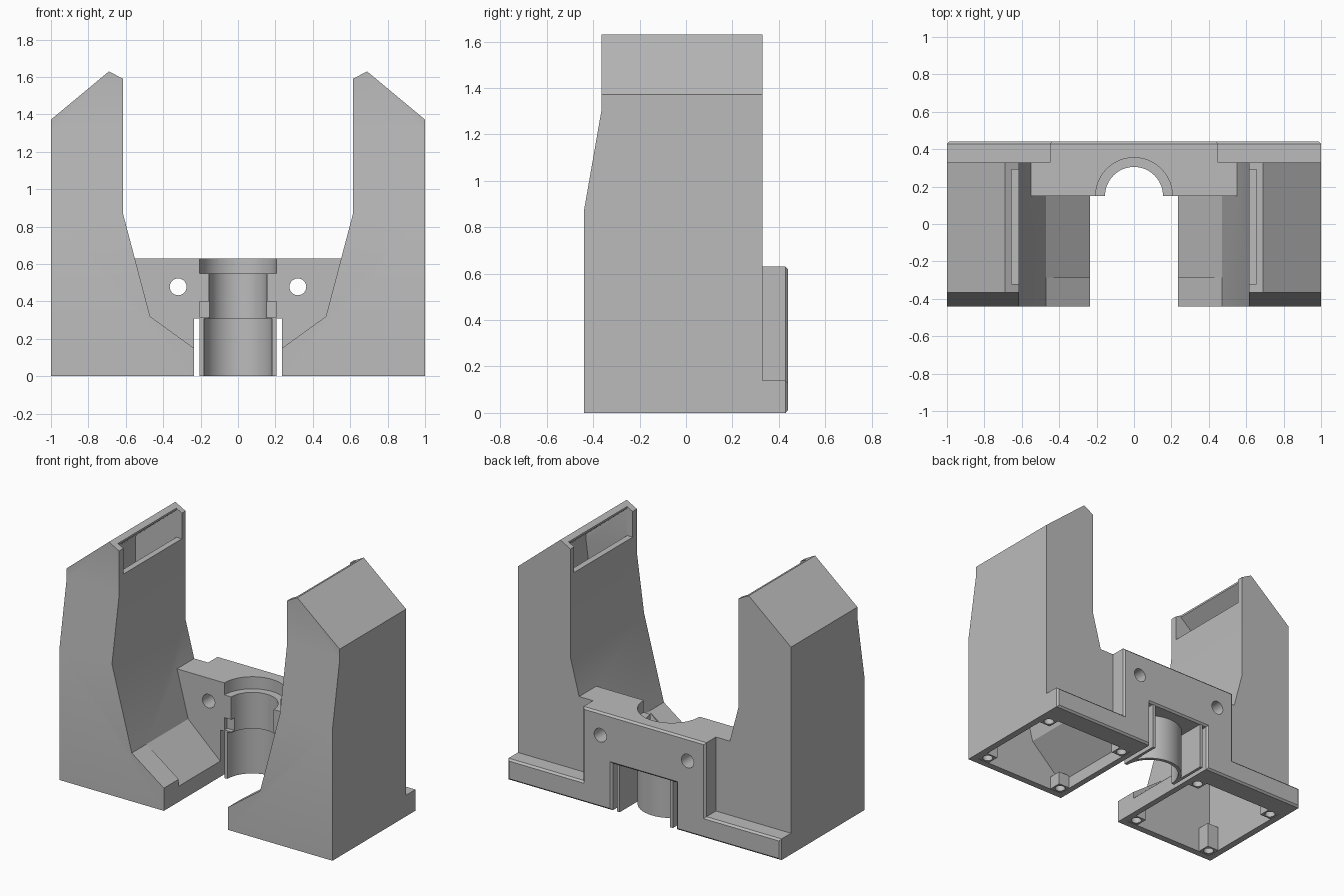
import bpy, bmesh, math
from mathutils import Matrix

cube = bpy.data.objects.get("Cube")
if cube:
    bpy.data.objects.remove(cube)

grey = bpy.data.materials.new("plain_grey")
grey.use_nodes = True
grey.diffuse_color = (0.5, 0.5, 0.5, 1)
grey.node_tree.nodes["Principled BSDF"].inputs["Base Color"].default_value = (0.5, 0.5, 0.5, 1)


def make(name, bm):
    bmesh.ops.recalc_face_normals(bm, faces=bm.faces)
    mesh = bpy.data.meshes.new(name)
    bm.to_mesh(mesh)
    bm.free()
    mesh.materials.append(grey)
    ob = bpy.data.objects.new(name, mesh)
    bpy.context.collection.objects.link(ob)
    return ob


def prism(name, pts, a, b, axis="y", side=1, lean=False, chamfer=0):
    """Extrude a profile along y (or z); lean slants the upper front wall back."""
    bm = bmesh.new()
    place = (lambda p, t: (side * p[0], t, p[1])) if axis == "y" else (lambda p, t: (side * p[0], p[1], t))
    lo = [bm.verts.new(place(p, a)) for p in pts]
    hi = [bm.verts.new(place(p, b)) for p in pts]
    bm.faces.new(lo)
    cap = bm.faces.new(hi)
    for i in range(len(pts)):
        j = (i + 1) % len(pts)
        bm.faces.new((lo[i], lo[j], hi[j], hi[i]))
    if chamfer:
        bmesh.ops.recalc_face_normals(bm, faces=bm.faces)
        bmesh.ops.bevel(bm, geom=list(cap.edges), offset=chamfer, segments=1, affect="EDGES")
    if lean:
        for z in (0.87, 1.3):
            bmesh.ops.bisect_plane(bm, geom=bm.verts[:] + bm.edges[:] + bm.faces[:],
                                   dist=1e-4, plane_co=(0, 0, z), plane_no=(0, 0, 1))
        for v in bm.verts:
            if v.co.y < 0:
                v.co.y += 0.075 * min(1, max(0, (v.co.z - 0.87) / 0.43))
    return make(name, bm)


def box(name, x0, x1, y0, y1, z0, z1, side=1):
    return prism(name, [(x0, z0), (x1, z0), (x1, z1), (x0, z1)], y0, y1, side=side)


def cylinder(name, r, at, depth, along_y=False):
    bm = bmesh.new()
    turn = Matrix.Rotation(math.pi / 2, 4, "X") if along_y else Matrix()
    bmesh.ops.create_cone(bm, cap_ends=True, segments=48, radius1=r, radius2=r,
                          depth=depth, matrix=Matrix.Translation(at) @ turn)
    return make(name, bm)


def combine(ob, other, operation="DIFFERENCE"):
    mod = ob.modifiers.new("cut", "BOOLEAN")
    mod.operation, mod.solver, mod.object = operation, "EXACT", other
    bpy.context.view_layer.objects.active = ob
    bpy.ops.object.modifier_apply(modifier=mod.name)
    bpy.data.objects.remove(other)


def both(pts):
    return pts + [(-x, z) for x, z in reversed(pts)]


# Back bracket: chamfered rear plate with flanges, and the thicker centre block
body = prism("cradle_body", both([(0.235, 0.31), (0.235, 0), (1, 0), (1, 0.14), (0.45, 0.14), (0.45, 0.63)]),
             0.325, 0.44, chamfer=0.012)
combine(body, prism("block", both([(0.235, 0.31), (0.235, 0), (0.553, 0), (0.553, 0.63)]), 0.15, 0.33), "UNION")

# Two tall arms with a sloping foot
arm_profile = [(0.235, 0), (1, 0), (1, 1.372), (0.69, 1.63), (0.615, 1.59),
               (0.615, 0.87), (0.47, 0.32), (0.235, 0.15)]
for s in (1, -1):
    arm = prism("arm", arm_profile, -0.44, 0.33, side=s, lean=True)
    combine(arm, prism("foot_cut", [(0.47, 0.32), (0.22, 0.09), (0.22, 0.32)], -0.285, 0.15, side=s))
    combine(body, arm, "UNION")

# Hollow the arms from below and open the pocket near each tip
cavity = [(0.275, -0.1), (0.955, -0.1), (0.955, 1.349), (0.655, 1.6),
          (0.655, 0.865), (0.507, 0.295), (0.275, 0.08)]
for s in (1, -1):
    combine(body, prism("cavity", cavity, -0.395, 0.292, side=s, lean=True))
    combine(body, box("pocket", 0.58, 0.656, -0.32, 0.292, 1.42, 1.7, s))
    combine(body, cylinder("screw_hole", 0.045, (s * 0.32, 0.3, 0.478), 0.6, True))

# Stepped half-round seat in the centre block
combine(body, cylinder("rim_seat", 0.205, (0, 0.15, 0.6), 0.1))
combine(body, cylinder("bore", 0.155, (0, 0.15, 0.43), 0.3))
combine(body, box("front_notch", -0.205, 0.205, 0.1, 0.18, 0.318, 0.4))

# Thin half-round shell below the seat, with a fin on each side
steps = [math.pi * i / 24 for i in range(25)]
ring = [(0.205 * math.cos(t), 0.15 + 0.205 * math.sin(t)) for t in steps]
ring += [(0.183 * math.cos(t), 0.15 + 0.183 * math.sin(t)) for t in reversed(steps)]
parts = [body, prism("socket_shell", ring, 0, 0.312, axis="z")]
for s, label in ((1, "left"), (-1, "right")):
    parts.append(box(label + "_socket_fin", 0.185, 0.205, 0.15, 0.43, 0, 0.312, s))

# Corner posts with round blind holes under each arm
for s, label in ((1, "left"), (-1, "right")):
    for x, h in ((0.315, 0.09), (0.913, 0.17)):
        for y in (-0.353, 0.25):
            post = box(label + "_corner_post", x - 0.043, x + 0.043, y - 0.043, y + 0.043, 0.002, h, s)
            combine(post, cylinder("post_hole", 0.032, (s * x, y, 0), 0.12))
            parts.append(post)

for ob in parts:
    bpy.ops.object.select_all(action="DESELECT")
    ob.select_set(True)
    bpy.context.view_layer.objects.active = ob
    bpy.ops.object.shade_smooth_by_angle(angle=math.radians(20))
